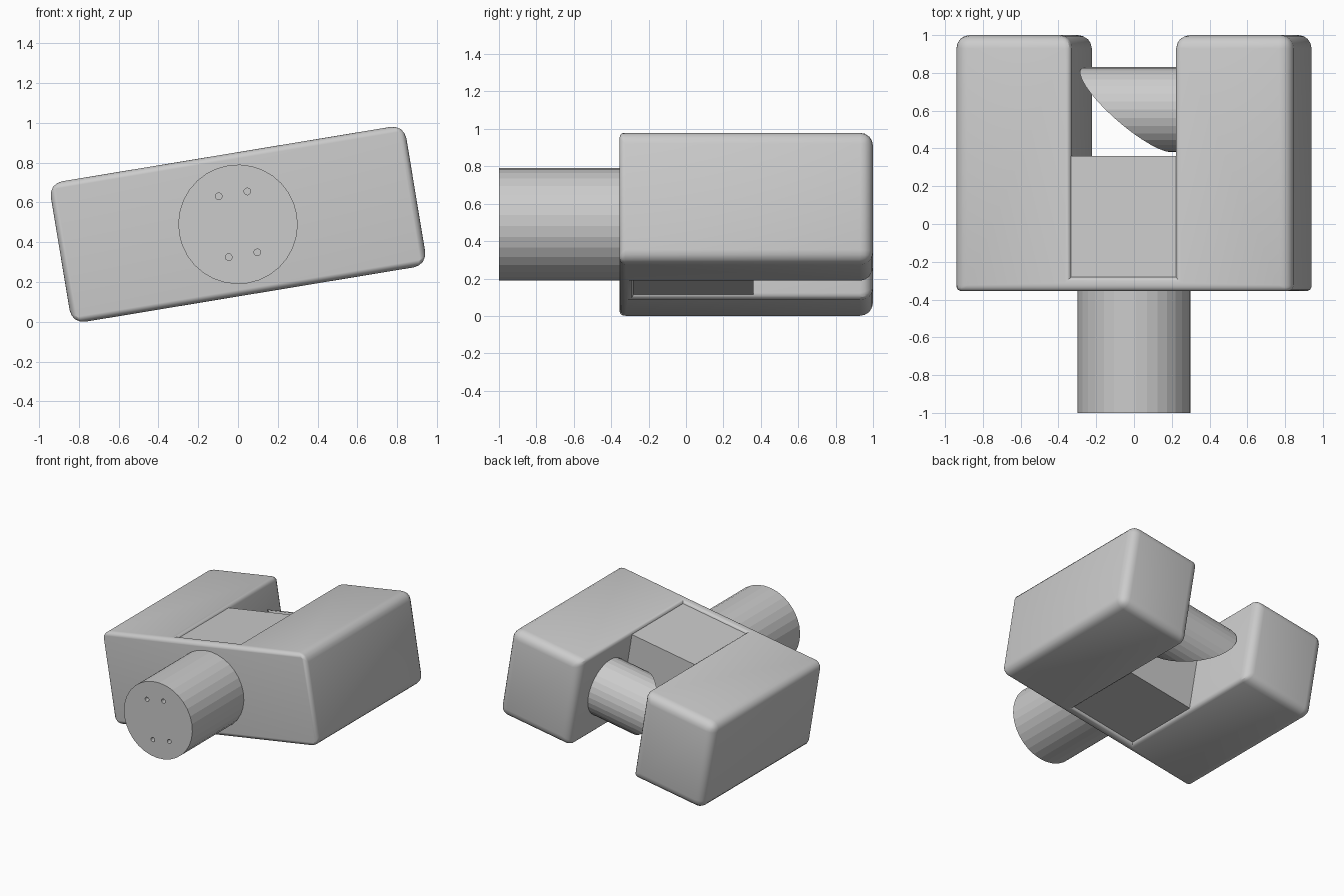
import bpy, bmesh, math
from mathutils import Matrix, Vector

if "Cube" in bpy.data.objects:
    bpy.data.objects.remove(bpy.data.objects["Cube"])

TILT = math.radians(9.4)
# Everything is modelled level, then rolled about y and lifted
PLACE = Matrix.Translation((0, 0, 0.49)) @ Matrix.Rotation(-TILT, 4, 'Y')
W, H, S = 0.905, 0.3575, 0.28          # half width, half height, half slot
FRONT, BACK, SLOT = -0.355, 1.0, -0.28


def add_object(name, bm):
    bmesh.ops.recalc_face_normals(bm, faces=bm.faces)
    me = bpy.data.meshes.new(name)
    bm.to_mesh(me)
    bm.free()
    ob = bpy.data.objects.new(name, me)
    bpy.context.collection.objects.link(ob)
    ob.matrix_world = PLACE
    bpy.context.view_layer.update()
    return ob


def cylinder(bm, radius, start, end, axis, offset, segments=32):
    turn = Matrix.Rotation(math.pi / 2, 4, 'Y' if axis == 'X' else 'X')
    pos = Vector(offset)
    pos['XYZ'.index(axis)] = (start + end) / 2
    bmesh.ops.create_cone(bm, cap_ends=True, segments=segments, radius1=radius,
                          radius2=radius, depth=end - start,
                          matrix=Matrix.Translation(pos) @ turn)


def apply_modifiers(ob):
    bpy.ops.object.select_all(action='DESELECT')
    ob.select_set(True)
    bpy.context.view_layer.objects.active = ob
    for m in list(ob.modifiers):
        bpy.ops.object.modifier_apply(modifier=m.name)


# Fork body: U-shaped outline with rounded edges
bm = bmesh.new()
outline = [(-W, FRONT), (W, FRONT), (W, BACK), (S, BACK),
           (S, SLOT), (-S, SLOT), (-S, BACK), (-W, BACK)]
face = bm.faces.new([bm.verts.new((x, y, -H)) for x, y in outline])
ext = bmesh.ops.extrude_face_region(bm, geom=[face])
bmesh.ops.translate(bm, vec=(0, 0, 2 * H),
                    verts=[v for v in ext['geom'] if isinstance(v, bmesh.types.BMVert)])
weight = bm.edges.layers.float.new('bevel_weight_edge')
for e in bm.edges:
    a, b = (v.co for v in e.verts)
    upright = abs(a.z - b.z) > 0.1
    inner = max(abs(a.x), abs(b.x)) < S + 0.01
    at_back = min(a.y, b.y) > 0.99
    if upright and abs(a.y - SLOT) < 0.01:
        e[weight] = 0.0
    elif max(a.y, b.y) < FRONT + 0.01 or (inner and not at_back):
        e[weight] = 0.45
    else:
        e[weight] = 1.0
fork = add_object('fork_body', bm)
bev = fork.modifiers.new('rounding', 'BEVEL')
bev.limit_method = 'WEIGHT'
bev.width = 0.07
bev.segments = 4
apply_modifiers(fork)
bpy.ops.object.shade_smooth_by_angle(angle=math.radians(30))

# Block filling the front half of the slot, slightly recessed
bm = bmesh.new()
y0, y1 = SLOT - 0.02, 0.36
bmesh.ops.create_cube(bm, size=1, matrix=Matrix.Translation((0, (y0 + y1) / 2, 0))
                      @ Matrix.Diagonal((2 * S + 0.02, y1 - y0, 0.67, 1)))
add_object('slot_block', bm)

# Round shaft with four small holes in its end
bm = bmesh.new()
cylinder(bm, 0.3, -1.0, -0.32, 'Y', (0, 0, 0))
shaft = add_object('shaft', bm)
bm = bmesh.new()
for sx in (-1, 1):
    for sz in (-1, 1):
        cylinder(bm, 0.017, -1.04, -0.96, 'Y', (sx * 0.073, 0, sz * 0.155), 12)
cutter = add_object('hole_cutter', bm)
cutter.hide_render = True
cut = shaft.modifiers.new('holes', 'BOOLEAN')
cut.operation = 'DIFFERENCE'
cut.object = cutter
cut.solver = 'EXACT'
apply_modifiers(shaft)
bpy.data.objects.remove(cutter)

# Cross pin, its free end cut off obliquely
bm = bmesh.new()
cylinder(bm, 0.225, -0.6, 0.34, 'X', (0, 0.605, 0))
res = bmesh.ops.bisect_plane(bm, geom=bm.verts[:] + bm.edges[:] + bm.faces[:],
                             plane_co=(-0.03, 0.605, 0),
                             plane_no=(-1, -1.02, -0.38), clear_outer=True)
bmesh.ops.contextual_create(bm, geom=[g for g in res['geom_cut']
                                      if isinstance(g, bmesh.types.BMEdge)])
add_object('cross_pin', bm)
